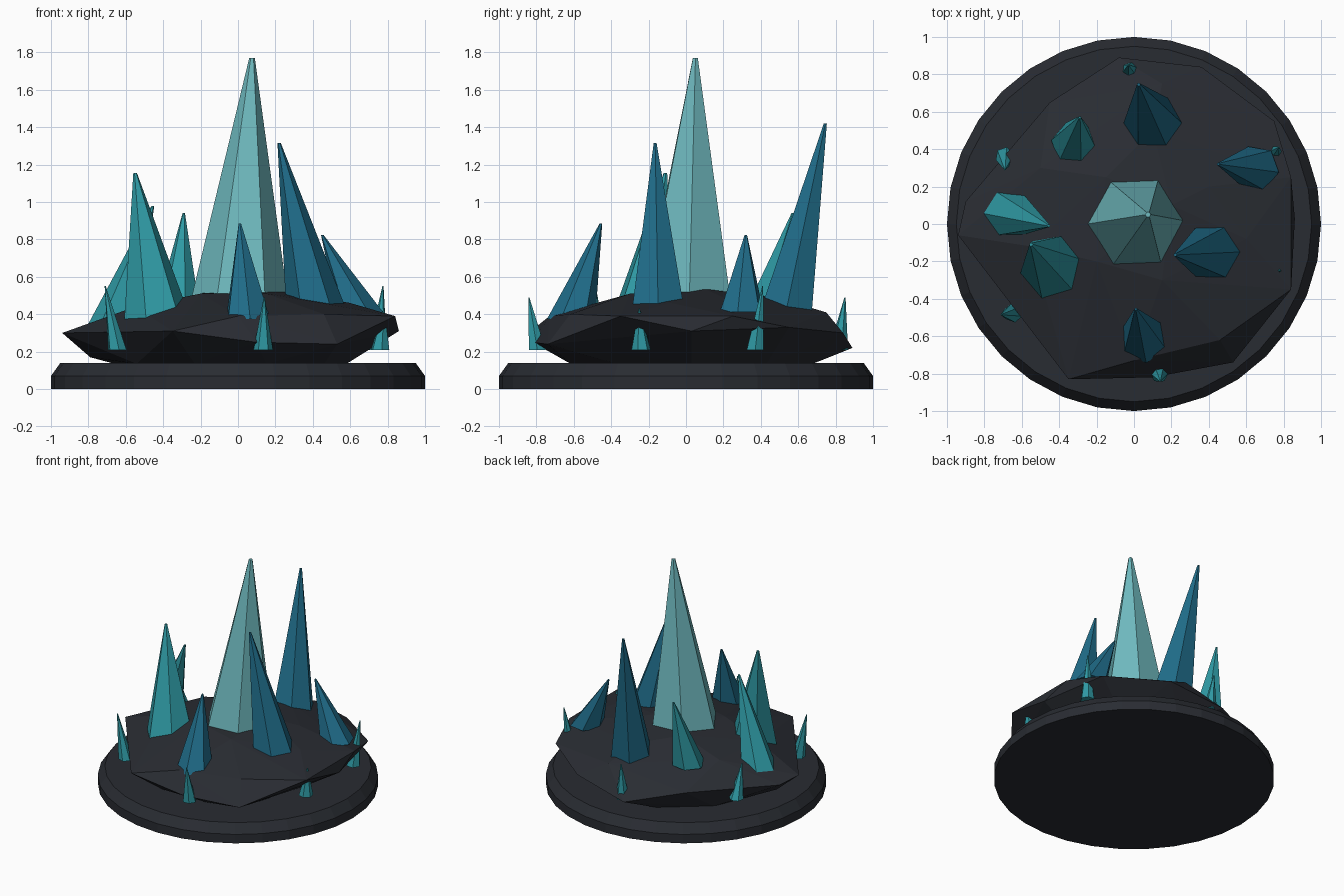
import bpy, bmesh, math
from mathutils import Vector

if "Cube" in bpy.data.objects:
    bpy.data.objects.remove(bpy.data.objects["Cube"])


def material(name, rgb):
    m = bpy.data.materials.new(name)
    m.diffuse_color = (*rgb, 1)
    m.use_nodes = True
    m.node_tree.nodes["Principled BSDF"].inputs["Base Color"].default_value = m.diffuse_color
    return m


STONE = material("dark_stone", (0.022, 0.025, 0.032))
PALE = material("pale_crystal", (0.16, 0.49, 0.52))
TEAL = material("teal_crystal", (0.028, 0.32, 0.37))
BLUE = material("blue_crystal", (0.014, 0.15, 0.25))


def add_object(name, bm, mat):
    bmesh.ops.recalc_face_normals(bm, faces=bm.faces[:])
    me = bpy.data.meshes.new(name)
    bm.to_mesh(me)
    bm.free()
    me.materials.append(mat)
    ob = bpy.data.objects.new(name, me)
    bpy.context.collection.objects.link(ob)
    return ob


def loft(name, rings, sides, mat, phase=0.0):
    """Capped stack of horizontal polygons; rings = (center, radius)."""
    bm = bmesh.new()
    loops = []
    for c, r in rings:
        loops.append([bm.verts.new(Vector(c) + Vector((
            r * math.cos(phase + 2 * math.pi * i / sides),
            r * math.sin(phase + 2 * math.pi * i / sides), 0)))
            for i in range(sides)])
    for a, b in zip(loops, loops[1:]):
        for i in range(sides):
            j = (i + 1) % sides
            bm.faces.new((a[i], a[j], b[j], b[i]))
    bm.faces.new(loops[0][::-1])
    bm.faces.new(loops[-1])
    return add_object(name, bm, mat)


# Round plinth with a chamfered rim
loft("plinth", [((0, 0, 0), 1), ((0, 0, 0.07), 1), ((0, 0, 0.14), 0.95)], 32, STONE)

# Faceted rock mound: hull of rim, crown and foot points
rim = [(-0.94, -0.06, .30), (-0.90, 0.12, .28), (-0.45, 0.65, .30), (-0.08, 0.89, .22),
       (0.36, 0.84, .30), (0.75, 0.55, .33), (0.84, 0.25, .39), (0.86, 0.03, .31),
       (0.84, -0.35, .39), (0.53, -0.74, .24), (0.10, -0.82, .25), (-0.35, -0.83, .31)]
crown = [(-0.20, -0.20, .51), (0.20, 0.10, .535), (-0.15, 0.25, .52), (0.40, 0.20, .49),
         (0.15, -0.30, .51), (0.10, 0.50, .485), (-0.50, 0.30, .44), (-0.55, -0.12, .44),
         (0.60, -0.08, .46), (0.15, 0.75, .41), (0.00, -0.73, .39), (0.46, -0.62, .40)]
foot = [(-0.04 + 0.62 * math.cos(a), 0.03 + 0.68 * math.sin(a), 0.135)
        for a in (k * math.pi / 5 for k in range(10))] + [(-0.79, 0, .17)]
bm = bmesh.new()
for p in rim + crown + foot:
    bm.verts.new(p)
hull = bmesh.ops.convex_hull(bm, input=bm.verts[:])
loose = [v for v in bm.verts if not v.link_faces]
bmesh.ops.delete(bm, geom=loose, context='VERTS')
add_object("rock_mound", bm, STONE)


def crystal(name, base, r, tip, mat, phase, sink=0.1):
    """Six-sided tapered spike, continued a little below the rock surface."""
    b, t = Vector(base), Vector(tip)
    foot_center = b - (t - b) * sink
    loft(name, [(foot_center, r * (1 + sink)), (t, r * 0.06)], 6, mat, math.radians(phase))


# Main crystals: name, base, radius, tip, material, rotation
for args in [
    ("center_crystal", (0.01, 0.01, .52), .25, (0.075, 0.05, 1.77), PALE, 2),
    ("back_crystal", (0.10, 0.54, .44), .155, (0.025, 0.745, 1.42), BLUE, 0),
    ("right_front_crystal", (0.405, -0.15, .485), .15, (0.22, -0.165, 1.315), BLUE, 0),
    ("right_crystal", (0.635, 0.30, .45), .112, (0.45, 0.32, 0.825), BLUE, -10),
    ("front_crystal", (0.05, -0.60, .42), .118, (0.01, -0.455, 0.885), BLUE, -25),
    ("left_front_crystal", (-0.44, -0.22, .44), .165, (-0.55, -0.11, 1.155), TEAL, 10),
    ("left_crystal", (-0.65, 0.05, .40), .122, (-0.455, -0.01, 0.98), TEAL, 0),
    ("back_left_crystal", (-0.32, 0.44, .46), .11, (-0.29, 0.57, 0.94), TEAL, -10),
]:
    crystal(*args)

# Small shards around the rim
shards = [((0.135, -0.795, .21), (0.14, -0.84, .49)), ((-0.02, 0.815, .21), (-0.03, 0.85, .49)),
          ((-0.645, -0.475, .21), (-0.71, -0.485, .55)), ((0.745, 0.37, .21), (0.775, 0.41, .55)),
          ((-0.69, 0.36, .21), (-0.69, 0.29, .46)), ((0.76, -0.24, .21), (0.78, -0.25, .43))]
for i, (b, t) in enumerate(shards):
    crystal(f"rim_shard_{i + 1}", b, .052, t, TEAL, 20 * i, 0)
